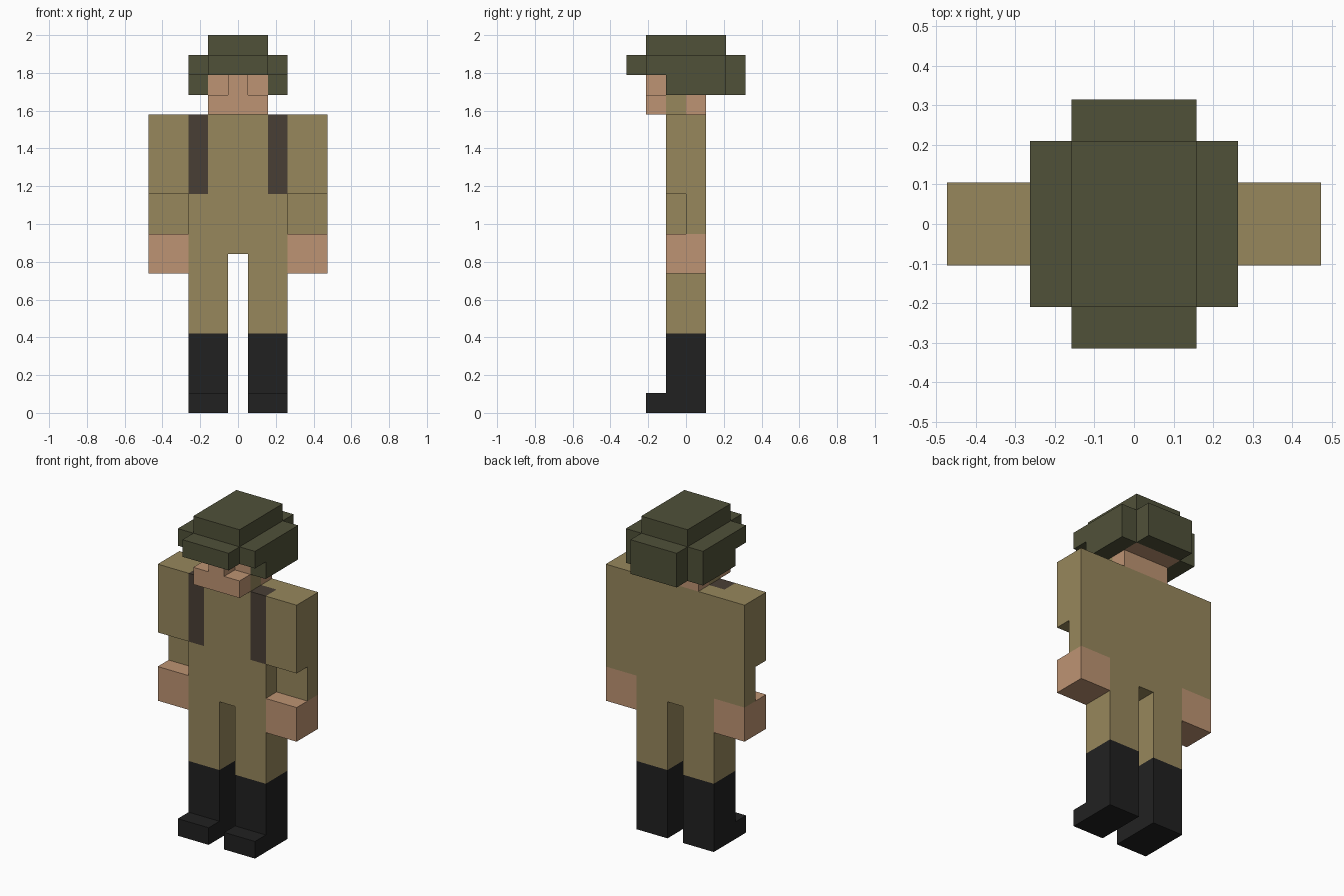
import bpy
import bmesh

cube = bpy.data.objects.get("Cube")
if cube:
    bpy.data.objects.remove(cube, do_unlink=True)

U = 2 / 19  # one grid step; the figure is 19 steps tall


def material(name, rgb):
    lin = [((c / 255 + 0.055) / 1.055) ** 2.4 for c in rgb]
    m = bpy.data.materials.new(name)
    m.use_nodes = True
    m.diffuse_color = (*lin, 1)
    m.node_tree.nodes["Principled BSDF"].inputs["Base Color"].default_value = (*lin, 1)
    return m


khaki = material("khaki cloth", (151, 135, 92))
skin = material("skin", (190, 148, 115))
green = material("olive green", (80, 81, 57))
black = material("boot black", (33, 33, 33))
brown = material("strap brown", (73, 63, 53))


def rect(y0, y1, z0, z1):
    return [(y0, z0), (y1, z0), (y1, z1), (y0, z1)]


def part(name, x0, x1, profile, mats, cuts=(), rule=None):
    """Extrude a side profile (y, z) from x0 to x1; cut it and colour faces by rule."""
    bm = bmesh.new()
    face = bm.faces.new([bm.verts.new((x0, y, z)) for y, z in profile])
    out = bmesh.ops.extrude_face_region(bm, geom=[face])
    moved = [v for v in out["geom"] if isinstance(v, bmesh.types.BMVert)]
    bmesh.ops.translate(bm, verts=moved, vec=(x1 - x0, 0, 0))
    for axis, at in cuts:
        normal = [0, 0, 0]
        normal[axis] = 1
        bmesh.ops.bisect_plane(bm, geom=bm.verts[:] + bm.edges[:] + bm.faces[:],
                               plane_co=[at * n for n in normal], plane_no=normal)
    bmesh.ops.recalc_face_normals(bm, faces=bm.faces[:])
    bm.normal_update()
    if rule:
        for f in bm.faces:
            f.material_index = int(rule(f.calc_center_median(), f.normal))
    bmesh.ops.scale(bm, verts=bm.verts[:], vec=(U, U, U))
    mesh = bpy.data.meshes.new(name)
    bm.to_mesh(mesh)
    bm.free()
    for m in mats:
        mesh.materials.append(m)
    obj = bpy.data.objects.new(name, mesh)
    bpy.context.collection.objects.link(obj)
    return obj


# Torso with straps over the front of each shoulder
part("torso", -2.5, 2.5, rect(-1, 1, 8, 15), [khaki, brown],
     [(0, -1.5), (0, 1.5), (1, 0), (2, 11)],
     lambda c, n: abs(c.x) > 1.5 and c.z > 11 and c.y < 0 and (n.y < -0.5 or n.z > 0.5))

# Jaw with a chin strap on each side, skull and nose
part("jaw", -1.5, 1.5, rect(-2, 1, 15, 16), [skin, khaki], [(1, -1), (1, 0)],
     lambda c, n: abs(n.x) > 0.5 and -1 < c.y < 0)
part("skull", -1.5, 1.5, rect(-1, 2, 16, 17), [skin])
part("nose", -0.5, 0.5, rect(-2, -1, 16, 17), [skin])

# Hat: crown with front brim and neck flap
part("hat_crown", -1.5, 1.5,
     [(-3, 17), (2, 17), (2, 16), (3, 16), (3, 18),
      (2, 18), (2, 19), (-2, 19), (-2, 18), (-3, 18)], [green])

# Paired parts
for side, s in (("left", 1), ("right", -1)):
    part(f"hat_side_{side}", 1.5 * s, 2.5 * s,
         [(-2, 17), (-1, 17), (-1, 16), (2, 16), (2, 18), (-2, 18)], [green])
    part(f"arm_{side}", 2.5 * s, 4.5 * s,
         [(0, 9), (1, 9), (1, 15), (-1, 15), (-1, 11), (0, 11)], [khaki])
    part(f"hand_{side}", 2.5 * s, 4.5 * s, rect(-1, 1, 7, 9), [skin])
    part(f"leg_{side}", 0.5 * s, 2.5 * s, rect(-1, 1, 4, 8), [khaki])
    part(f"boot_{side}", 0.5 * s, 2.5 * s,
         [(-2, 0), (1, 0), (1, 4), (-1, 4), (-1, 1), (-2, 1)], [black])
